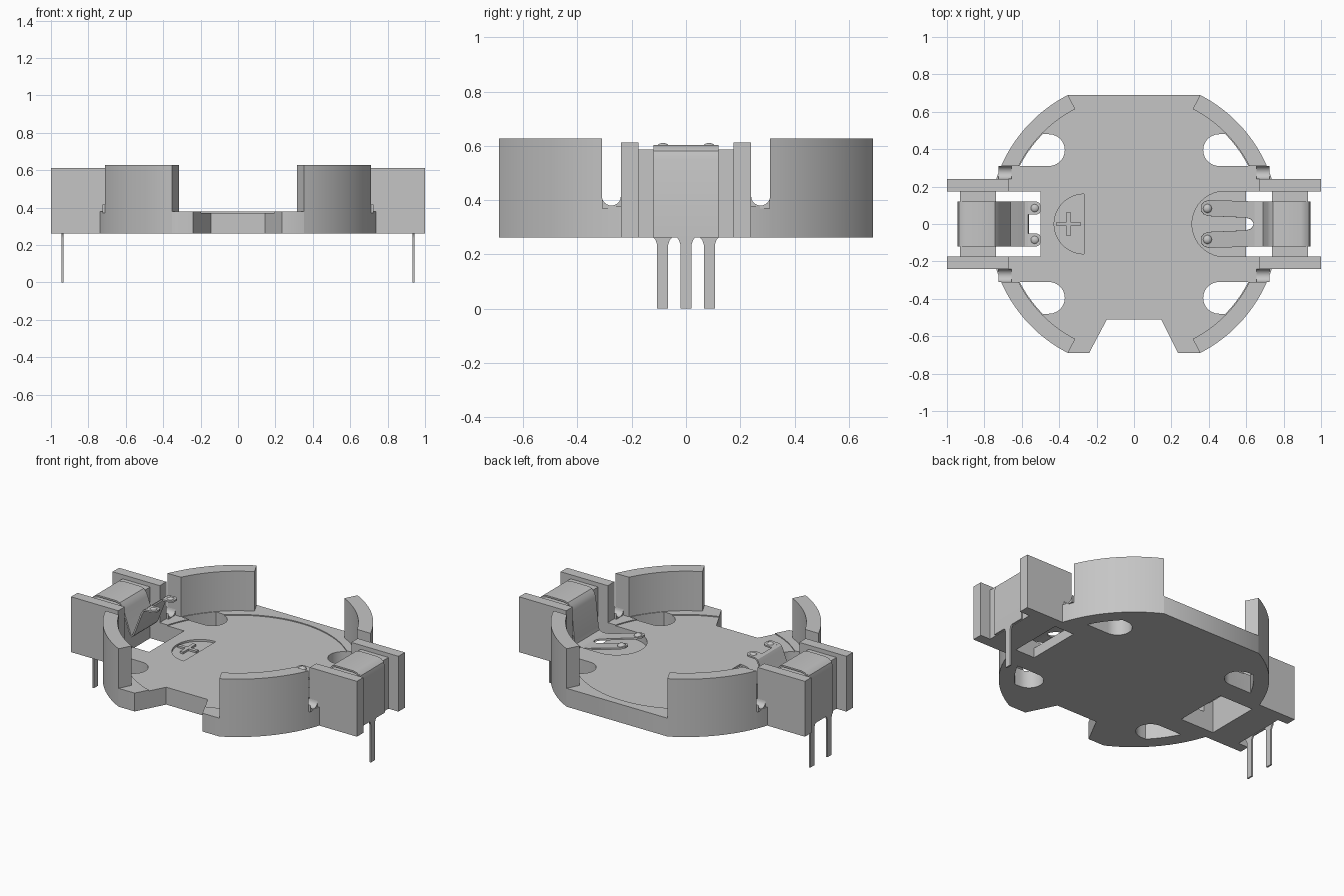
import bpy, bmesh, math
from mathutils import Vector

if "Cube" in bpy.data.objects:
    bpy.data.objects.remove(bpy.data.objects["Cube"], do_unlink=True)

grey = bpy.data.materials.new("light grey")
grey.use_nodes = True
grey.diffuse_color = (0.56, 0.56, 0.56, 1)
grey.node_tree.nodes["Principled BSDF"].inputs["Base Color"].default_value = (0.56, 0.56, 0.56, 1)

R_OUT, R_IN, FLOOR, BOTTOM = 0.775, 0.69, 0.378, 0.262
CORNER = math.asin(0.69 / R_OUT)
SIDES = [(sx, sy) for sx in (1, -1) for sy in (1, -1)]


def finish(name, bm):
    bmesh.ops.recalc_face_normals(bm, faces=bm.faces)
    mesh = bpy.data.meshes.new(name)
    bm.to_mesh(mesh)
    bm.free()
    mesh.materials.append(grey)
    obj = bpy.data.objects.new(name, mesh)
    bpy.context.collection.objects.link(obj)
    return obj


def prism(name, pts, lo, hi, axis="z"):
    """Extrude an outline along z (xy points) or x (yz points)."""
    bm = bmesh.new()
    place = (lambda p: (p[0], p[1], lo)) if axis == "z" else (lambda p: (lo, p[0], p[1]))
    face = bm.faces.new([bm.verts.new(place(p)) for p in pts])
    new = bmesh.ops.extrude_face_region(bm, geom=[face])["geom"]
    step = Vector((0, 0, hi - lo)) if axis == "z" else Vector((hi - lo, 0, 0))
    bmesh.ops.translate(bm, verts=[v for v in new if isinstance(v, bmesh.types.BMVert)], vec=step)
    return finish(name, bm)


def box(name, x0, x1, y0, y1, z0, z1):
    return prism(name, [(x0, y0), (x1, y0), (x1, y1), (x0, y1)], z0, z1)


def arc(r, a0, a1, n, cx=0, cy=0):
    return [(cx + r * math.cos(a0 + (a1 - a0) * i / n),
             cy + r * math.sin(a0 + (a1 - a0) * i / n)) for i in range(n + 1)]


def flip(pts, sx, sy):
    return [(x * sx, y * sy) for x, y in pts]


def apply(obj, mod):
    bpy.context.view_layer.objects.active = obj
    bpy.ops.object.modifier_apply(modifier=mod.name)


def cut(obj, cutter):
    mod = obj.modifiers.new("cut", "BOOLEAN")
    mod.operation, mod.solver, mod.object = "DIFFERENCE", "EXACT", cutter
    apply(obj, mod)
    bpy.data.objects.remove(cutter, do_unlink=True)


def ribbon(name, rows, thick=0.01):
    """Sheet metal strip from rows of (x, z, y0, y1)."""
    bm = bmesh.new()
    pairs = [(bm.verts.new((x, y0, z)), bm.verts.new((x, y1, z))) for x, z, y0, y1 in rows]
    for (a, b), (c, d) in zip(pairs, pairs[1:]):
        bm.faces.new((a, b, d, c))
    obj = finish(name, bm)
    mod = obj.modifiers.new("thickness", "SOLIDIFY")
    mod.thickness, mod.offset = thick, 0
    apply(obj, mod)


def contact_dot(name, x, y, z):
    bm = bmesh.new()
    bmesh.ops.create_uvsphere(bm, u_segments=16, v_segments=8, radius=0.024)
    bmesh.ops.scale(bm, verts=bm.verts, vec=(1, 1, 0.65))
    bmesh.ops.translate(bm, verts=bm.verts, vec=(x, y, z))
    finish(name, bm)


# Base plate: clipped disc with a trapezoid notch in front
outline = arc(R_OUT, -CORNER, CORNER, 40) + arc(R_OUT, math.pi - CORNER, math.pi + CORNER, 40)
outline += [(-0.24, -0.69), (-0.145, -0.51), (0.145, -0.51), (0.235, -0.69)]
base = prism("base_plate", outline, BOTTOM, FLOOR)

# Shallow round seat, contact pocket, end openings
cut(base, prism("seat_cutter", arc(0.64, 0, math.tau * 79 / 80, 79), FLOOR - 0.006, 0.5))
pocket = [(0.7, -0.175), (0.7, 0.175)] + arc(0.175, math.pi / 2, 1.5 * math.pi, 20, 0.485)
cut(base, prism("pocket_cutter", pocket, 0.325, 0.5))
cut(base, box("right_end_cutter", 0.6, 1.1, -0.175, 0.175, 0.1, 0.5))
cut(base, box("left_end_cutter", -1.1, -0.5, -0.175, 0.175, 0.1, 0.5))

# Four drain holes running from a round end out to the wall
hole = arc(0.085, math.pi / 2, 1.5 * math.pi, 14, 0.455, 0.395)
hole += arc(0.685, math.asin(0.31 / 0.685), math.asin(0.48 / 0.685), 8)
for sx, sy in SIDES:
    cut(base, prism("hole_cutter", flip(hole, sx, sy), 0.1, 0.5))

# Half-round polarity mark with a plus sign
mark = arc(0.16, math.pi / 2, 1.5 * math.pi, 24, -0.267)
cut(base, prism("mark_cutter", mark, FLOOR - 0.018, 0.5))
w, l = 0.011, 0.065
plus = [(w, w), (w, l), (-w, l), (-w, w), (-l, w), (-l, -w),
        (-w, -w), (-w, -l), (w, -l), (w, -w), (l, -w), (l, w)]
prism("plus_mark", [(x - 0.35, y) for x, y in plus], FLOOR - 0.02, FLOOR - 0.006)

# Curved walls, end cheeks and rounded slot bottoms, once per quadrant
wall = arc(R_OUT, math.asin(0.31 / R_OUT), CORNER, 20)
wall += arc(R_IN, CORNER, math.asin(0.31 / R_IN), 20)
fillet = [(0.31, 0.37)] + arc(0.035, 0, -math.pi, 12, 0.275, 0.415) + [(0.24, 0.37)]
for sx, sy in SIDES:
    prism("curved_wall", flip(wall, sx, sy), BOTTOM + 0.001, 0.628)
    x0, x1 = sorted((0.67 * sx, 1.0 * sx))
    y0, y1 = sorted((0.175 * sy, 0.24 * sy))
    box("end_cheek", x0, x1, y0, y1, BOTTOM, 0.612)
    prism("slot_fillet", [(y * sy, z) for y, z in fillet], 0.655 * sx, 0.725 * sx, "x")

# Terminal blocks with a metal strap folded over each
W = 0.12
over = [(0.939, 0.262), (0.939, 0.55), (0.932, 0.578), (0.913, 0.594), (0.89, 0.599),
        (0.77, 0.599), (0.745, 0.593), (0.73, 0.575)]
down = [(0.72, 0.55), (0.70, 0.37), (0.693, 0.345), (0.67, 0.335), (0.64, 0.335)]
vee = [(0.72, 0.555), (0.672, 0.42), (0.66, 0.405), (0.648, 0.42), (0.59, 0.57),
       (0.58, 0.588), (0.565, 0.596)]
for side, sx, tail in (("right_end", 1, down), ("left_end", -1, vee)):
    x0, x1 = sorted((0.737 * sx, 0.93 * sx))
    box(side + "_block", x0, x1, -0.176, 0.176, BOTTOM, 0.586)
    ribbon(side + "_strap", [(x * sx, z, -W, W) for x, z in over + tail])

# Spring fingers on one end, two small tabs on the other, each with a contact dot
for s in (1, -1):
    ribbon("spring_finger", [(0.645, 0.335, 0.0, s * 0.12), (0.625, 0.338, s * 0.025, s * 0.121),
                             (0.60, 0.343, s * 0.034, s * 0.122), (0.40, 0.4, s * 0.042, s * 0.128),
                             (0.375, 0.405, s * 0.05, s * 0.12), (0.358, 0.408, s * 0.07, s * 0.1)])
    contact_dot("finger_dot", 0.392, s * 0.083, 0.406)
    ribbon("spring_tab", [(-0.568, 0.595, s * 0.05, s * W), (-0.52, 0.598, s * 0.05, s * W),
                          (-0.505, 0.598, s * 0.058, s * 0.112), (-0.498, 0.598, s * 0.07, s * 0.1)])
    contact_dot("tab_dot", -0.53, s * 0.085, 0.595)


# Solder pins: one centred pin, and a pair on the other end
def pin(x, y):
    ribbon("solder_pin", [(x, 0.0, y - 0.02, y + 0.02), (x, 0.235, y - 0.02, y + 0.02),
                          (x, 0.253, y - 0.026, y + 0.026), (x, 0.262, y - 0.034, y + 0.034)])


pin(0.939, 0)
pin(-0.939, 0.086)
pin(-0.939, -0.086)

# Smooth curves, crisp edges
bpy.ops.object.select_all(action="DESELECT")
for obj in bpy.context.collection.objects:
    if obj.type == "MESH":
        obj.select_set(True)
        bpy.context.view_layer.objects.active = obj
bpy.ops.object.shade_smooth_by_angle(angle=math.radians(30))
